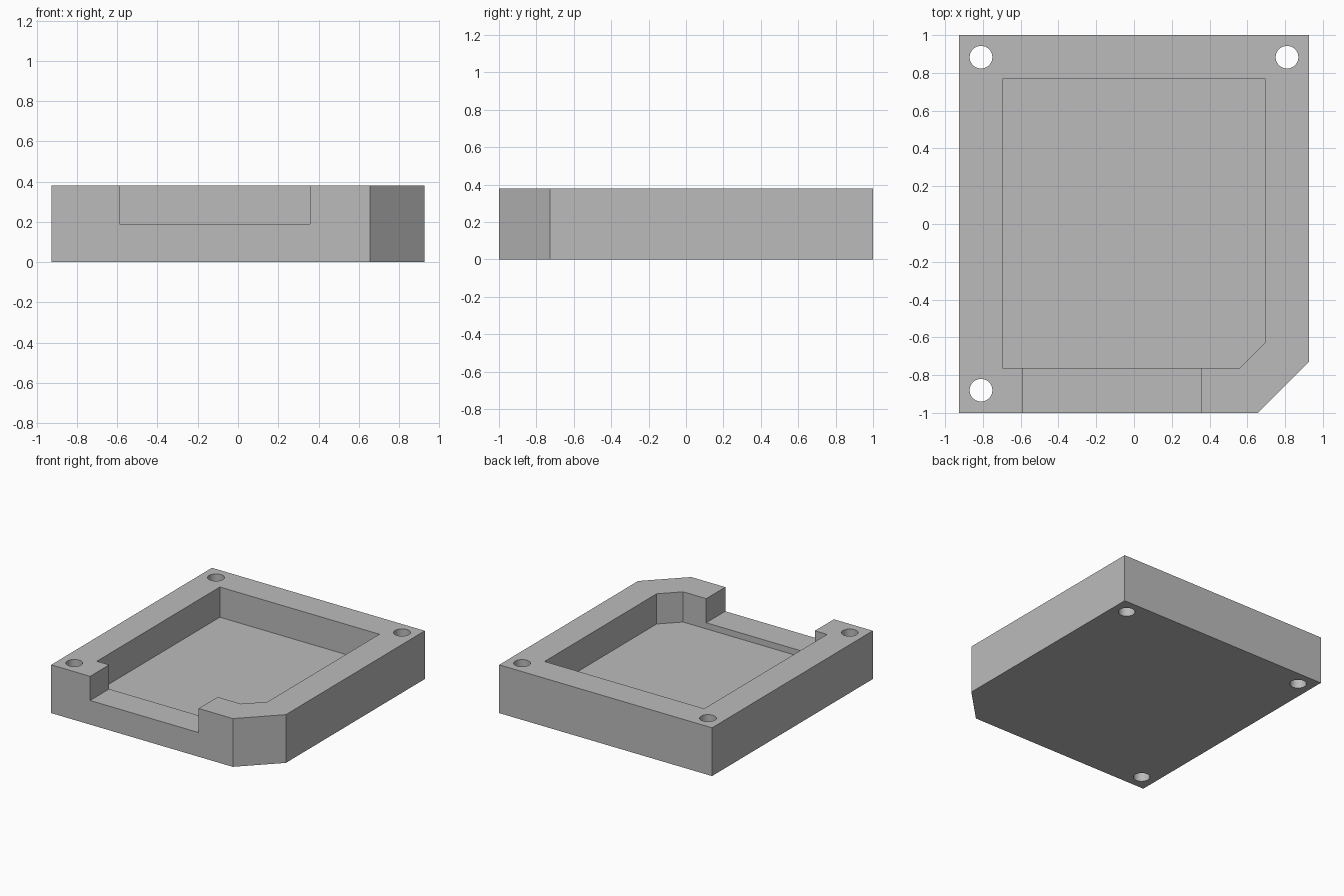
import bpy
import bmesh
from math import cos, sin, tau, radians

cube = bpy.data.objects.get("Cube")
if cube:
    bpy.data.objects.remove(cube, do_unlink=True)

HEIGHT = 0.38
FLOOR = 0.142
NOTCH = 0.19
TOP = HEIGHT + 0.1

grey = bpy.data.materials.new("plain grey")
grey.use_nodes = True
colour = (0.5, 0.5, 0.5, 1)
grey.diffuse_color = colour
grey.node_tree.nodes["Principled BSDF"].inputs["Base Color"].default_value = colour


def prism(name, outline, z0, z1):
    """Extrude a counter-clockwise outline from z0 up to z1."""
    bm = bmesh.new()
    base = bm.faces.new([bm.verts.new((x, y, z0)) for x, y in outline])
    top = bmesh.ops.extrude_face_region(bm, geom=[base])["geom"]
    bmesh.ops.translate(bm, vec=(0, 0, z1 - z0),
                        verts=[v for v in top if isinstance(v, bmesh.types.BMVert)])
    bmesh.ops.recalc_face_normals(bm, faces=bm.faces)
    mesh = bpy.data.meshes.new(name)
    bm.to_mesh(mesh)
    bm.free()
    mesh.materials.append(grey)
    obj = bpy.data.objects.new(name, mesh)
    bpy.context.collection.objects.link(obj)
    return obj


def clipped_rect(x0, x1, y0, y1, clip=0):
    """Rectangle with its front left corner clipped at an angle."""
    corner = [(x1 - clip, y0), (x1, y0 + clip)] if clip else [(x1, y0)]
    return [(x0, y0)] + corner + [(x1, y1), (x0, y1)]


def circle(cx, cy, r, n=40):
    return [(cx + r * cos(tau * i / n), cy + r * sin(tau * i / n)) for i in range(n)]


# Solid tray block
tray = prism("tray", clipped_rect(-0.927, 0.927, -1, 1, 0.272), 0, HEIGHT)

# Pocket, front notch and screw holes
cutters = [
    prism("pocket_cutter", clipped_rect(-0.695, 0.695, -0.763, 0.767, 0.136), FLOOR, TOP),
    prism("notch_cutter", clipped_rect(-0.588, 0.358, -1.1, -0.7), NOTCH, TOP),
]
for x, y in [(-0.81, 0.883), (0.81, 0.883), (-0.81, -0.88)]:
    cutters.append(prism("hole_cutter", circle(x, y, 0.06), -0.1, TOP))

for cutter in cutters:
    cutter.hide_render = True
    cut = tray.modifiers.new(cutter.name, "BOOLEAN")
    cut.operation = "DIFFERENCE"
    cut.solver = "EXACT"
    cut.object = cutter

# Bake the cuts and drop the cutters
graph = bpy.context.evaluated_depsgraph_get()
tray_mesh = bpy.data.meshes.new_from_object(tray.evaluated_get(graph))
tray.modifiers.clear()
tray.data = tray_mesh
for cutter in cutters:
    bpy.data.objects.remove(cutter, do_unlink=True)

# Smooth hole walls, sharp edges elsewhere
bpy.ops.object.select_all(action="DESELECT")
tray.select_set(True)
bpy.context.view_layer.objects.active = tray
bpy.ops.object.shade_smooth_by_angle(angle=radians(30))
